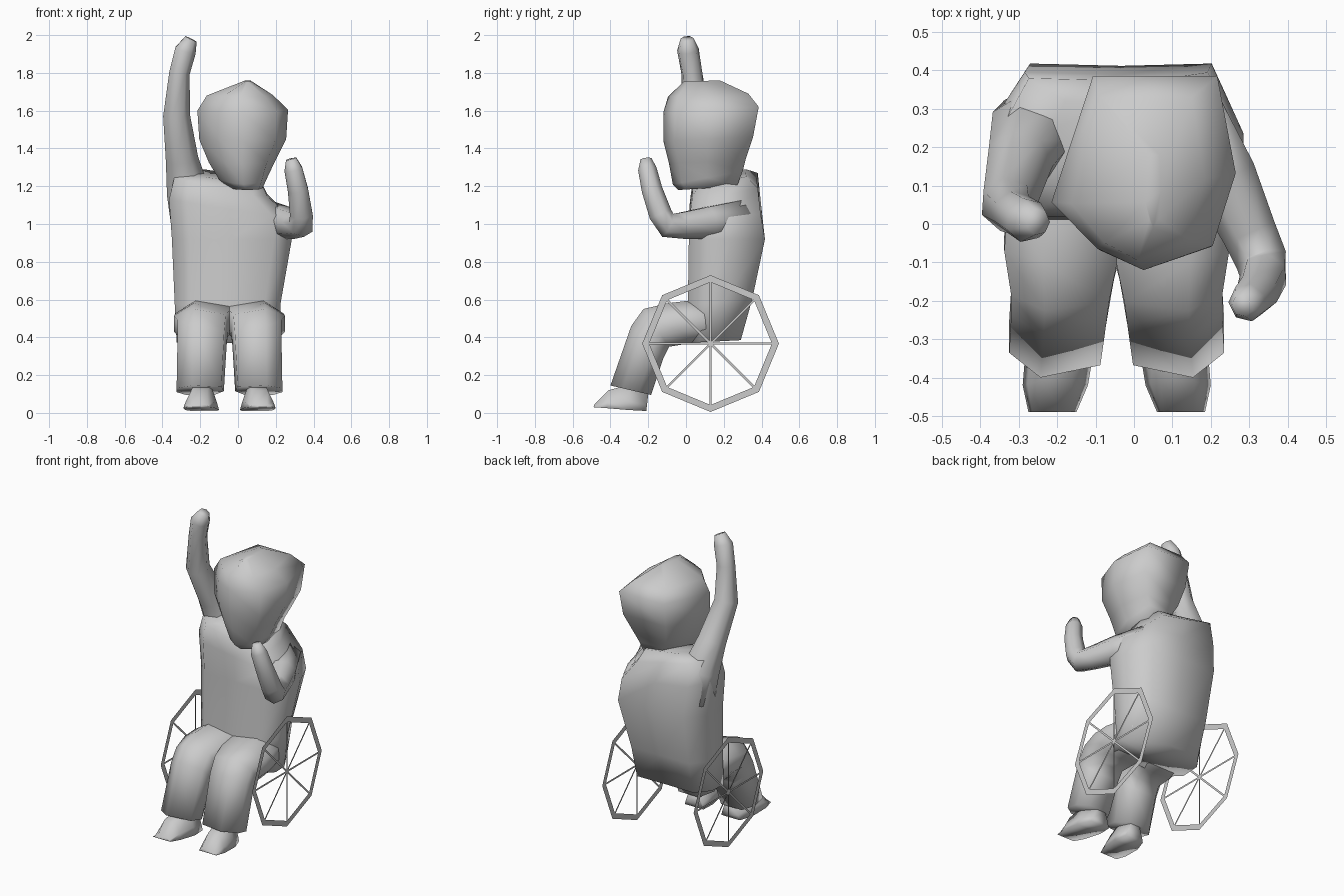
import bpy, bmesh, math
from mathutils import Vector

MID = -0.045  # mirror axis of the legs


def finish(name, bm, angle=125):
    bmesh.ops.recalc_face_normals(bm, faces=bm.faces[:])
    me = bpy.data.meshes.new(name)
    bm.to_mesh(me)
    bm.free()
    for p in me.polygons:
        p.use_smooth = True
    me.set_sharp_from_angle(angle=math.radians(angle))
    ob = bpy.data.objects.new(name, me)
    bpy.context.collection.objects.link(ob)
    return ob


def skin(name, rings, mirror=False):
    """Bridge a list of point rings and cap both ends."""
    bm = bmesh.new()
    loops = []
    for r in rings:
        loops.append([bm.verts.new((2 * MID - p[0] if mirror else p[0], p[1], p[2])) for p in r])
    n = len(loops[0])
    for a, b in zip(loops, loops[1:]):
        for i in range(n):
            j = (i + 1) % n
            bm.faces.new((a[i], a[j], b[j], b[i]))
    bm.faces.new(loops[0])
    bm.faces.new(loops[-1])
    return finish(name, bm)


def loft(name, section, rows, mirror=False):
    """Rows: x0, x1, front y, front z, back y, back z, side tilt."""
    rings = []
    for x0, x1, yf, zf, yb, zb, tilt in rows:
        cx, hx = (x0 + x1) / 2, (x1 - x0) / 2
        ring = []
        for u, v in section:
            t = (v + 1) / 2
            ring.append((cx + u * hx, yf + (yb - yf) * t, zf + (zb - zf) * t + tilt * u * hx))
        rings.append(ring)
    return skin(name, rings, mirror)


def limb(name, path, sides=7):
    """Path rows: x, y, z, radius."""
    pts = [Vector(p[:3]) for p in path]
    rings, prev, side = [], None, None
    for i, p in enumerate(pts):
        d = (pts[min(i + 1, len(pts) - 1)] - pts[max(i - 1, 0)]).normalized()
        if prev is None:
            side = d.orthogonal().normalized()
        else:
            side = prev.rotation_difference(d) @ side
        prev = d
        up = d.cross(side)
        r = path[i][3] * 1.05
        rings.append([p + r * (math.cos(a) * side + math.sin(a) * up)
                      for a in (2 * math.pi * k / sides for k in range(sides))])
    return skin(name, rings)


def wheel(name, x):
    bm = bmesh.new()
    cy, cz, ro, ri = 0.13, 0.367, 0.362, 0.325

    def v(r, a, off=0.0):
        return bm.verts.new((x, cy + r * math.cos(a) - off * math.sin(a),
                             cz + r * math.sin(a) + off * math.cos(a)))
    # octagonal rim
    angles = [math.pi / 4 * k for k in range(8)]
    outer = [v(ro, a) for a in angles]
    inner = [v(ri, a) for a in angles]
    for i in range(8):
        j = (i + 1) % 8
        bm.faces.new((outer[i], outer[j], inner[j], inner[i]))
    # spokes
    for a in angles[:4]:
        bm.faces.new((v(-ri, a, -0.006), v(ri, a, -0.006), v(ri, a, 0.006), v(-ri, a, 0.006)))
    return finish(name, bm)


# torso
loft("torso",
     [(-0.7, -1), (0, -1), (0.7, -1), (1, -0.5), (1, 0.1), (0.74, 1),
      (0, 0.97), (-0.75, 1), (-1, 0.35), (-1, -0.5)],
     [(-0.325, 0.225, 0.00, 0.37, 0.29, 0.385, 0),
      (-0.335, 0.225, 0.01, 0.57, 0.35, 0.60, 0),
      (-0.35, 0.285, 0.015, 0.92, 0.418, 0.92, 0),
      (-0.365, 0.275, 0.02, 1.08, 0.395, 1.09, -0.15),
      (-0.335, 0.155, 0.035, 1.19, 0.38, 1.23, -0.22),
      (-0.22, 0.12, 0.08, 1.23, 0.32, 1.27, -0.15)])

# head
loft("head",
     [(-0.55, 1), (0.8, 1), (1, 0), (0.75, -0.75), (0, -1), (-0.5, -0.78), (-1, -0.3)],
     [(-0.04, 0.13, -0.04, 1.18, 0.27, 1.20, 0),
      (-0.10, 0.155, -0.07, 1.21, 0.30, 1.28, 0),
      (-0.155, 0.195, -0.09, 1.32, 0.315, 1.34, 0),
      (-0.205, 0.255, -0.12, 1.44, 0.355, 1.46, 0),
      (-0.215, 0.265, -0.12, 1.59, 0.385, 1.62, 0),
      (-0.165, 0.185, -0.095, 1.675, 0.33, 1.69, 0),
      (0.03, 0.07, -0.01, 1.755, 0.18, 1.76, 0)])

# arms
limb("raised_arm", [(-0.23, 0.25, 1.00, 0.125), (-0.27, 0.23, 1.18, 0.11),
                    (-0.30, 0.16, 1.35, 0.085), (-0.328, 0.05, 1.58, 0.070),
                    (-0.312, 0.03, 1.80, 0.054), (-0.28, 0.01, 1.92, 0.056),
                    (-0.25, 0.005, 1.98, 0.033)])
limb("bent_arm", [(0.13, 0.29, 1.03, 0.10), (0.235, 0.12, 1.01, 0.085),
                  (0.30, -0.02, 0.995, 0.070), (0.335, -0.10, 0.995, 0.066),
                  (0.338, -0.135, 1.05, 0.060), (0.32, -0.18, 1.18, 0.054),
                  (0.295, -0.205, 1.29, 0.048), (0.283, -0.212, 1.345, 0.028)])

# legs and feet
leg_section = [(-0.35, -1), (0.9, -0.7), (1, 0.2), (0.6, 1), (-0.6, 1), (-1, 0.4), (-1, -0.4)]
foot_section = [(-1, -1), (1, -1), (0.85, -0.3), (0.5, 1), (-0.5, 1), (-0.85, -0.3)]
for side, flip in (("left", False), ("right", True)):
    loft(side + "_leg", leg_section,
         [(-0.29, 0.00, 0.20, 0.58, 0.24, 0.40, 0),
          (-0.33, 0.00, 0.02, 0.595, 0.04, 0.37, 0),
          (-0.338, -0.025, -0.10, 0.58, 0.00, 0.365, 0),
          (-0.32, -0.052, -0.225, 0.55, -0.09, 0.35, 0),
          (-0.32, -0.06, -0.29, 0.46, -0.12, 0.29, 0),
          (-0.325, -0.075, -0.40, 0.145, -0.185, 0.095, 0)], flip)
    loft(side + "_foot", foot_section,
         [(-0.275, -0.15, -0.49, 0.03, -0.485, 0.045, 0),
          (-0.29, -0.12, -0.42, 0.025, -0.41, 0.12, 0),
          (-0.28, -0.10, -0.30, 0.015, -0.30, 0.15, 0),
          (-0.245, -0.11, -0.21, 0.01, -0.20, 0.10, 0)], flip)

# wheels
wheel("left_wheel", -0.40)
wheel("right_wheel", 0.265)
